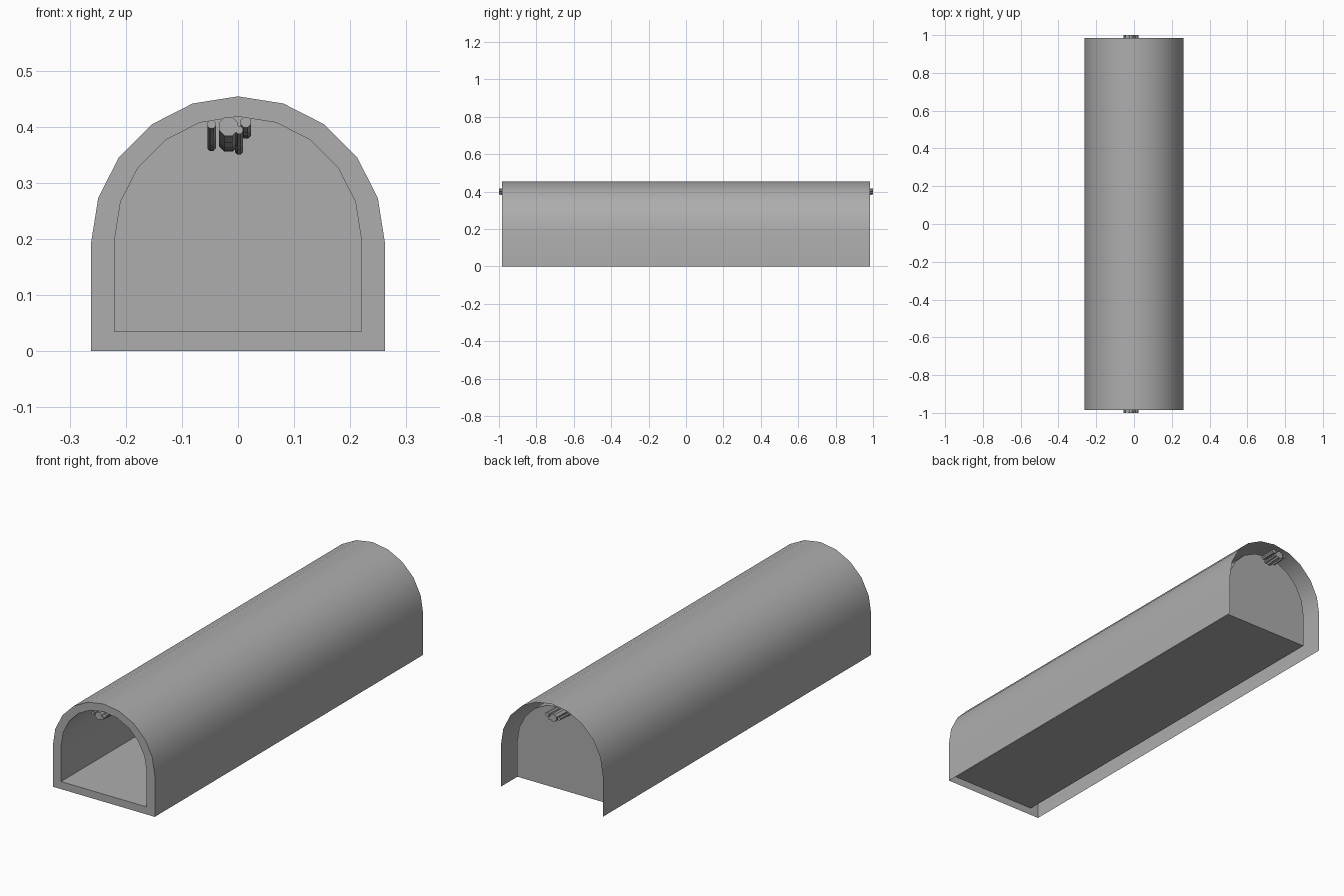
import bpy
from math import sin, cos, pi, radians

cube = bpy.data.objects.get("Cube")
if cube:
    bpy.data.objects.remove(cube, do_unlink=True)

grey = bpy.data.materials.new("concrete_grey")
grey.use_nodes = True
COLOUR = (0.42, 0.42, 0.42, 1)
grey.diffuse_color = COLOUR
grey.node_tree.nodes["Principled BSDF"].inputs["Base Color"].default_value = COLOUR

FRONT, BACK, END_WALL = -0.985, 0.985, 0.925
ARC_STEPS = 10


def arch(half_width, spring, base, y):
    """Arched section, counter-clockwise as seen from the front."""
    angles = [pi * i / ARC_STEPS for i in range(ARC_STEPS + 1)]
    arc = [(half_width * cos(a), y, spring + half_width * sin(a)) for a in angles]
    return [(half_width, y, base)] + arc + [(-half_width, y, base)]


def loft(name, sections, closed=True, cap_first=False, cap_last=False):
    """Skin a row of equal-sized sections into one object."""
    n = len(sections[0])
    verts = [p for section in sections for p in section]
    faces = []
    for s in range(len(sections) - 1):
        a, b = s * n, (s + 1) * n
        for i in range(n if closed else n - 1):
            j = (i + 1) % n
            faces.append((a + i, b + i, b + j, a + j))
    last = (len(sections) - 1) * n
    if cap_first:
        faces.append(tuple(range(n)))
    if cap_last:
        faces.append(tuple(reversed(range(last, last + n))))
    mesh = bpy.data.meshes.new(name)
    mesh.from_pydata(verts, [], faces)
    mesh.materials.append(grey)
    mesh.shade_smooth()
    mesh.set_sharp_from_angle(angle=radians(30))
    obj = bpy.data.objects.new(name, mesh)
    bpy.context.collection.objects.link(obj)
    return obj


def outer(y):
    return arch(0.262, 0.192, 0, y)


def inner(y):
    return arch(0.22, 0.198, 0.035, y)


# Outer sheet, open underneath and at the back
loft("outer_shell", [outer(FRONT), outer(BACK)], closed=False)

# Flat ring around the front mouth
loft("front_portal", [inner(FRONT), outer(FRONT)])

# Inner walls, floor and end wall, facing into the tunnel
loft("tunnel_lining", [inner(END_WALL), inner(FRONT)], cap_first=True)


def cable(name, x, z, radius, sag, sides=8, steps=16):
    """Round cable hanging in a shallow curve from end to end."""
    rings = []
    for s in range(steps + 1):
        y = -1 + 2 * s / steps
        drop = sag * (1 - y * y)
        rings.append([(x + radius * cos(2 * pi * (k + 0.5) / sides), y,
                       z - drop + radius * sin(2 * pi * (k + 0.5) / sides))
                      for k in range(sides)])
    loft(name, rings, cap_first=True, cap_last=True)


# Sagging cables under the crown
cable("outer_thin_cable", -0.047, 0.404, 0.008, 0.04)
cable("thick_cable", -0.017, 0.4, 0.018, 0.028)
cable("medium_cable", 0.014, 0.408, 0.01, 0.02)
cable("inner_thin_cable", 0.002, 0.394, 0.0075, 0.037)
